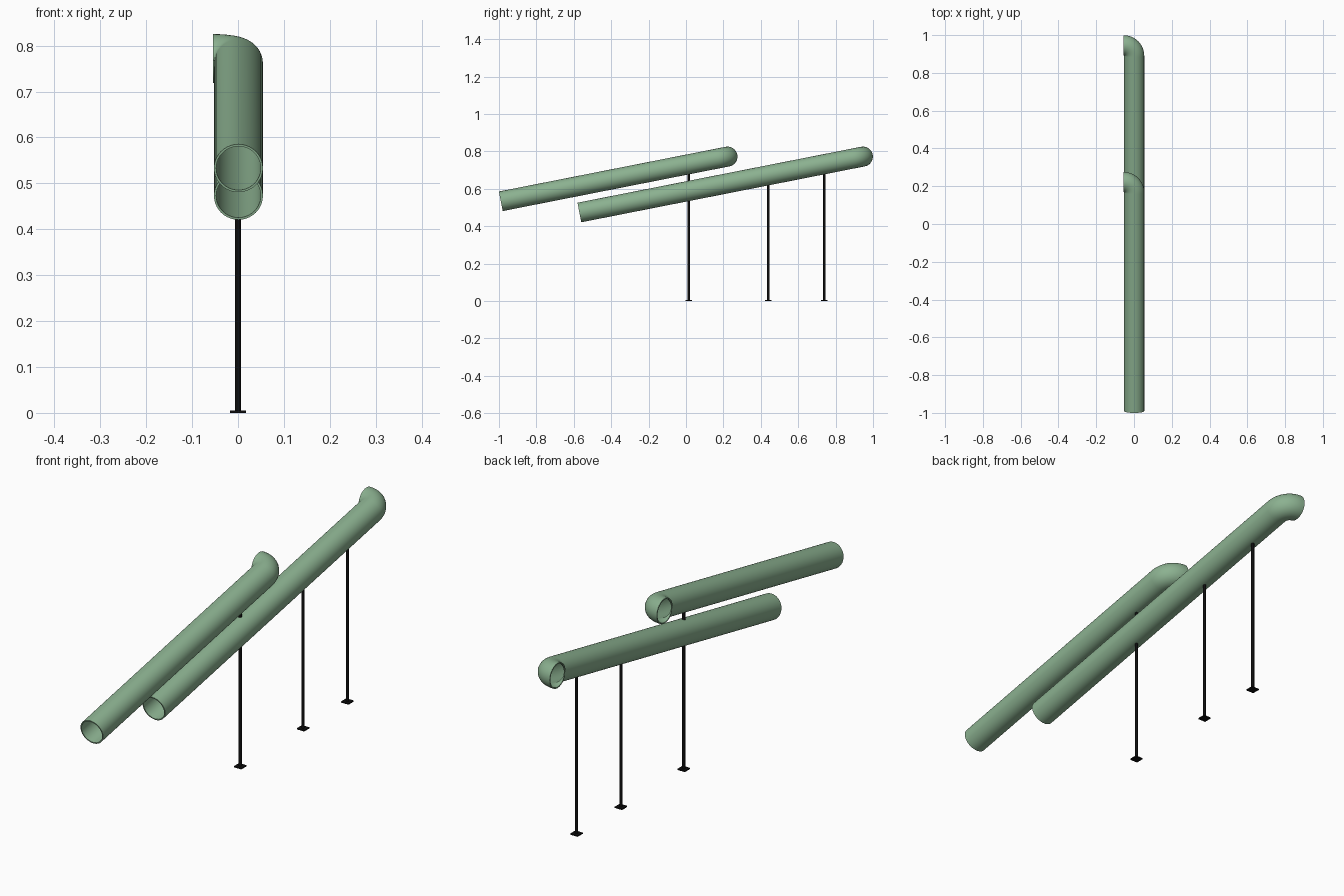
import bpy, bmesh, math
from mathutils import Vector

if "Cube" in bpy.data.objects:
    bpy.data.objects.remove(bpy.data.objects["Cube"])

R_OUT, R_IN, BEND, CX = 0.0533, 0.0485, 0.0555, 0.001
SLOPE = 0.197
SEG, BEND_STEPS = 40, 12


def material(name, rgb):
    m = bpy.data.materials.new(name)
    m.diffuse_color = (*rgb, 1)
    m.use_nodes = True
    m.node_tree.nodes["Principled BSDF"].inputs["Base Color"].default_value = m.diffuse_color
    return m


green = material("sage green", (0.26, 0.44, 0.28))
black = material("black", (0.004, 0.004, 0.004))


def finish(bm, name, mat):
    bmesh.ops.recalc_face_normals(bm, faces=bm.faces)
    me = bpy.data.meshes.new(name)
    bm.to_mesh(me)
    bm.free()
    me.materials.append(mat)
    ob = bpy.data.objects.new(name, me)
    bpy.context.collection.objects.link(ob)
    bpy.context.view_layer.objects.active = ob
    ob.select_set(True)
    bpy.ops.object.shade_smooth_by_angle(angle=math.radians(35))
    ob.select_set(False)


def pipe(name, start, end):
    """Hollow sloping pipe with a quarter bend towards -x at its upper end."""
    a, b = Vector((CX, *start)), Vector((CX, *end))
    axis = (b - a).normalized()
    left = Vector((-1, 0, 0))
    up = axis.cross(left)
    corner = b - axis * BEND
    # path points paired with the sideways direction of each section
    path = [(a, left)]
    for i in range(BEND_STEPS + 1):
        t = math.pi / 2 * i / BEND_STEPS
        p = corner + axis * BEND * math.sin(t) + left * BEND * (1 - math.cos(t))
        path.append((p, left * math.cos(t) - axis * math.sin(t)))
    # outer skin up the path, inner skin back down, closed by the two rims
    sections = [(p, s, R_OUT) for p, s in path] + [(p, s, R_IN) for p, s in reversed(path)]
    bm = bmesh.new()
    rings = []
    for p, side, r in sections:
        angles = [2 * math.pi * k / SEG for k in range(SEG)]
        rings.append([bm.verts.new(p + r * (side * math.cos(g) + up * math.sin(g)))
                      for g in angles])
    for i, ring in enumerate(rings):
        nxt = rings[(i + 1) % len(rings)]
        for k in range(SEG):
            j = (k + 1) % SEG
            bm.faces.new((ring[k], ring[j], nxt[j], nxt[k]))
    finish(bm, name, green)


def post(name, y, top):
    """Thin round post on a small square foot plate."""
    bm = bmesh.new()
    post_verts = bmesh.ops.create_cone(bm, cap_ends=True, segments=16, radius1=0.0065,
                                       radius2=0.0065, depth=top)["verts"]
    bmesh.ops.translate(bm, verts=post_verts, vec=(0, y, top / 2))
    plate = bmesh.ops.create_cube(bm, size=1)["verts"]
    bmesh.ops.scale(bm, verts=plate, vec=(0.035, 0.035, 0.005))
    bmesh.ops.translate(bm, verts=plate, vec=(0, y, 0.0025))
    finish(bm, name, black)


# Two pipes: (y, z) of the open lower end and of the bend outlet
upper = ((-0.99, 0.533), (0.222, 0.772))
lower = ((-0.57, 0.473), (0.946, 0.772))
pipe("upper_pipe", *upper)
pipe("lower_pipe", *lower)

# Posts reach just into the underside of the pipe they carry
for name, y, (start, _) in (("front_post", 0.015, upper),
                            ("middle_post", 0.44, lower),
                            ("back_post", 0.74, lower)):
    post(name, y, start[1] + (y - start[0]) * SLOPE - R_OUT * 1.02 + 0.003)
